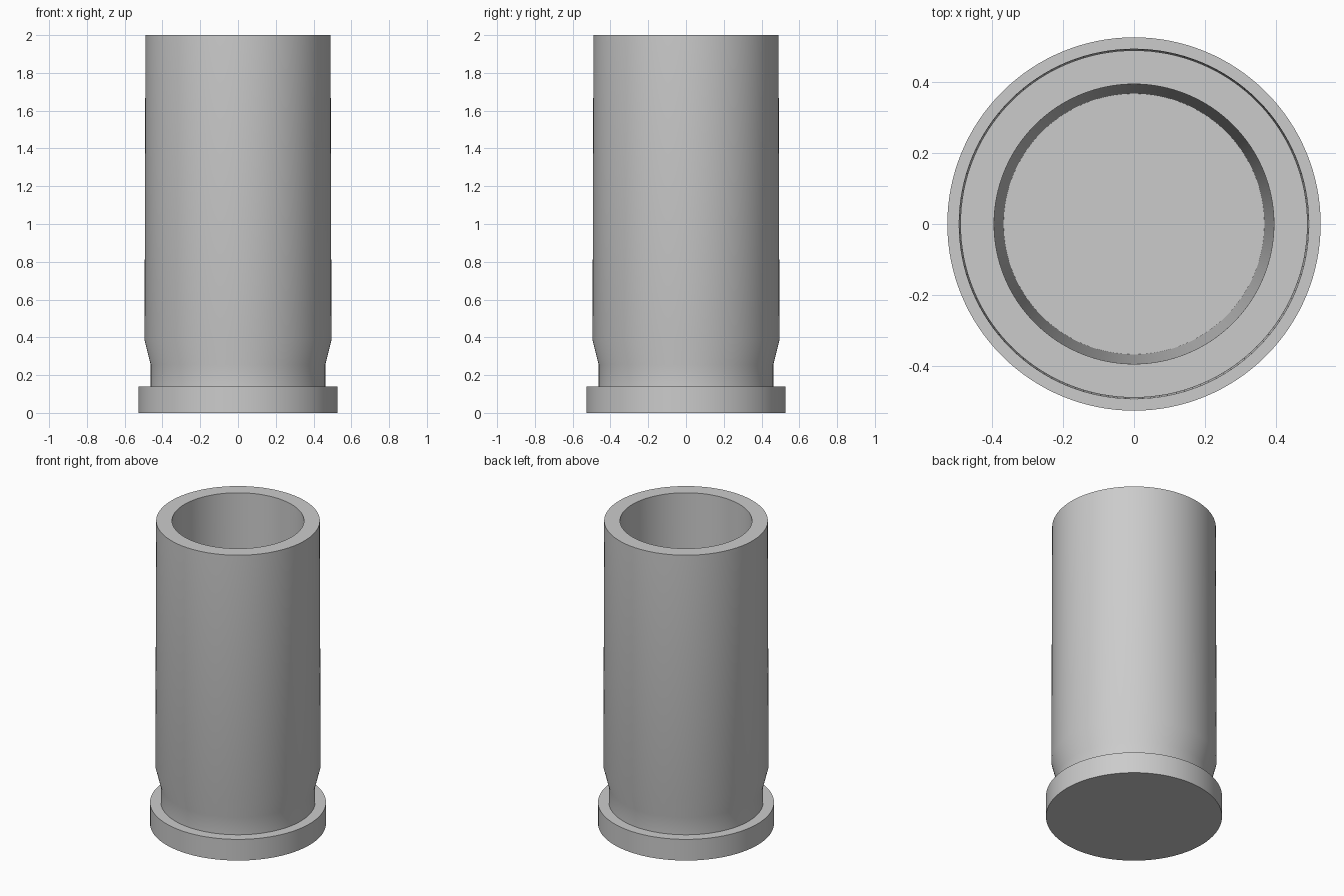
import bpy
import bmesh
import math
from mathutils import Matrix, Vector

cube = bpy.data.objects.get("Cube")
if cube:
    bpy.data.objects.remove(cube, do_unlink=True)

# One plain metal colour
metal = bpy.data.materials.new("grey metal")
metal.use_nodes = True
metal.diffuse_color = (0.6, 0.6, 0.6, 1)
metal.node_tree.nodes["Principled BSDF"].inputs["Base Color"].default_value = (0.6, 0.6, 0.6, 1)


def lathe(name, profile, sides=128):
    """Spin an (radius, height) profile that starts and ends on the z axis."""
    bm = bmesh.new()
    verts = [bm.verts.new(Vector((r, 0, z))) for r, z in profile]
    edges = [bm.edges.new(pair) for pair in zip(verts, verts[1:])]
    bmesh.ops.spin(bm, geom=verts + edges, cent=(0, 0, 0), axis=(0, 0, 1),
                   angle=math.tau, steps=sides, use_duplicate=False)
    bmesh.ops.remove_doubles(bm, verts=bm.verts, dist=0.0001)
    bmesh.ops.recalc_face_normals(bm, faces=bm.faces)
    mesh = bpy.data.meshes.new(name)
    bm.to_mesh(mesh)
    bm.free()
    mesh.materials.append(metal)
    obj = bpy.data.objects.new(name, mesh)
    bpy.context.collection.objects.link(obj)
    bpy.ops.object.select_all(action="DESELECT")
    obj.select_set(True)
    bpy.context.view_layer.objects.active = obj
    bpy.ops.object.shade_smooth_by_angle(angle=math.radians(30))
    return obj


# Rim, groove, flare, tapering outer wall, mouth, tapering bore and its floor
lathe("hollow_case", [
    (0, 0), (0.527, 0), (0.527, 0.14),
    (0.462, 0.14), (0.462, 0.255), (0.495, 0.385),
    (0.49, 2), (0.395, 2),
    (0.368, 0.38), (0, 0.38),
])
